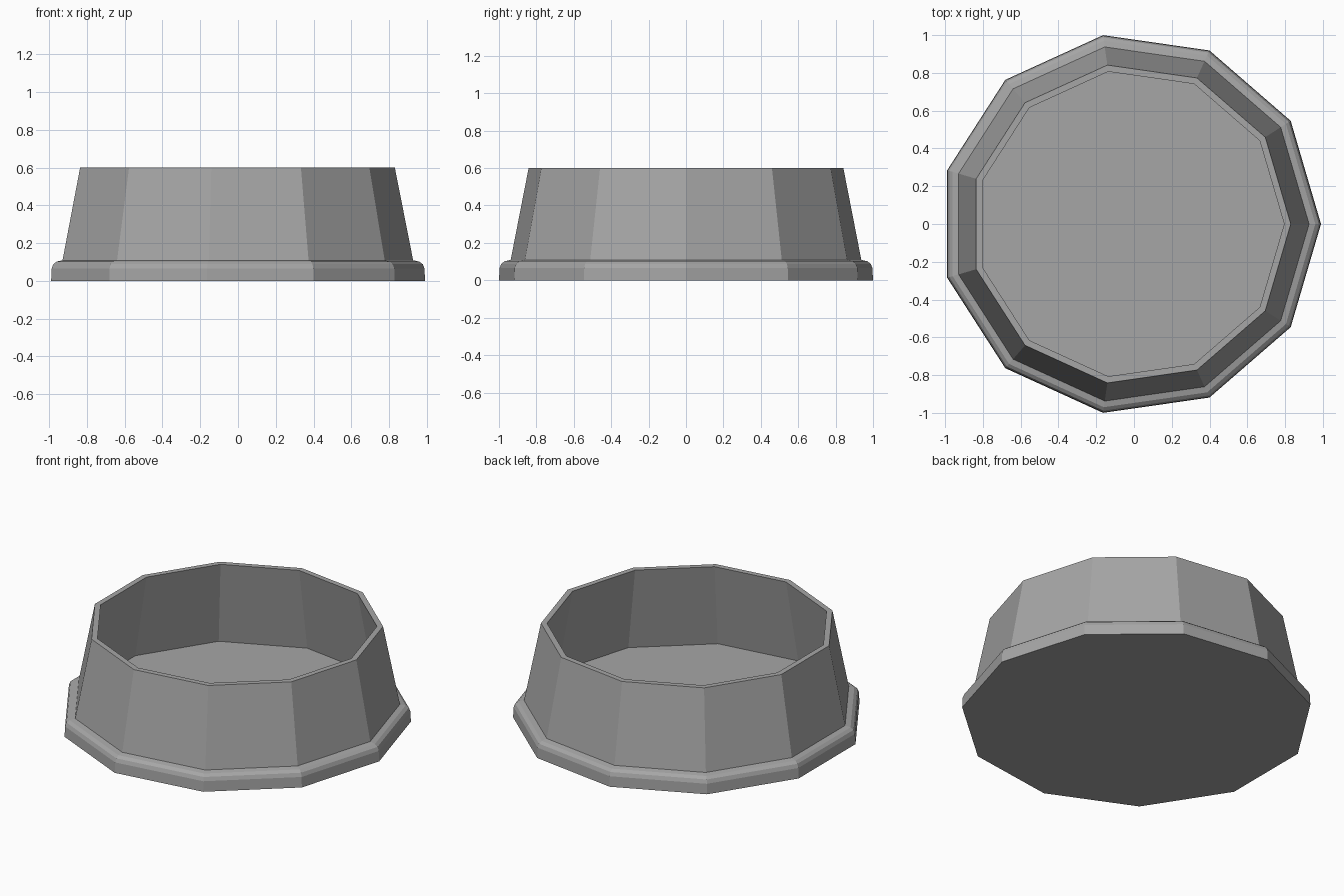
import bpy
import bmesh
from math import cos, sin, pi

SIDES = 11
CENTRE_X = -0.02

cube = bpy.data.objects.get("Cube")
if cube:
    bpy.data.objects.remove(cube, do_unlink=True)

# One plain grey for the whole bowl
grey = bpy.data.materials.new("plain_grey")
grey.use_nodes = True
colour = (0.38, 0.38, 0.38, 1)
grey.diffuse_color = colour
grey.node_tree.nodes["Principled BSDF"].inputs["Base Color"].default_value = colour

# Radius and height, from the foot's bottom edge over the rim to the inner floor
profile = [
    (1.01, 0), (1.007, 0.065), (0.998, 0.088), (0.98, 0.102), (0.947, 0.109),  # rounded foot
    (0.85, 0.6), (0.815, 0.6),  # rim
    (0.917, 0.065),  # floor edge
]


def lathe(name, points, material):
    """Turn a profile into a faceted solid, closed at both ends."""
    bm = bmesh.new()
    rings = []
    for r, z in points:
        angles = [2 * pi * i / SIDES for i in range(SIDES)]
        rings.append([bm.verts.new((CENTRE_X + r * cos(a), r * sin(a), z)) for a in angles])
    for low, high in zip(rings, rings[1:]):
        for i in range(SIDES):
            j = (i + 1) % SIDES
            bm.faces.new((low[i], low[j], high[j], high[i]))
    bm.faces.new(rings[0][::-1])
    bm.faces.new(rings[-1])
    bmesh.ops.recalc_face_normals(bm, faces=bm.faces)
    mesh = bpy.data.meshes.new(name)
    bm.to_mesh(mesh)
    bm.free()
    mesh.materials.append(material)
    obj = bpy.data.objects.new(name, mesh)
    bpy.context.collection.objects.link(obj)
    return obj


# Bowl with flared foot, sloping wall and sunken floor
lathe("bowl", profile, grey)
